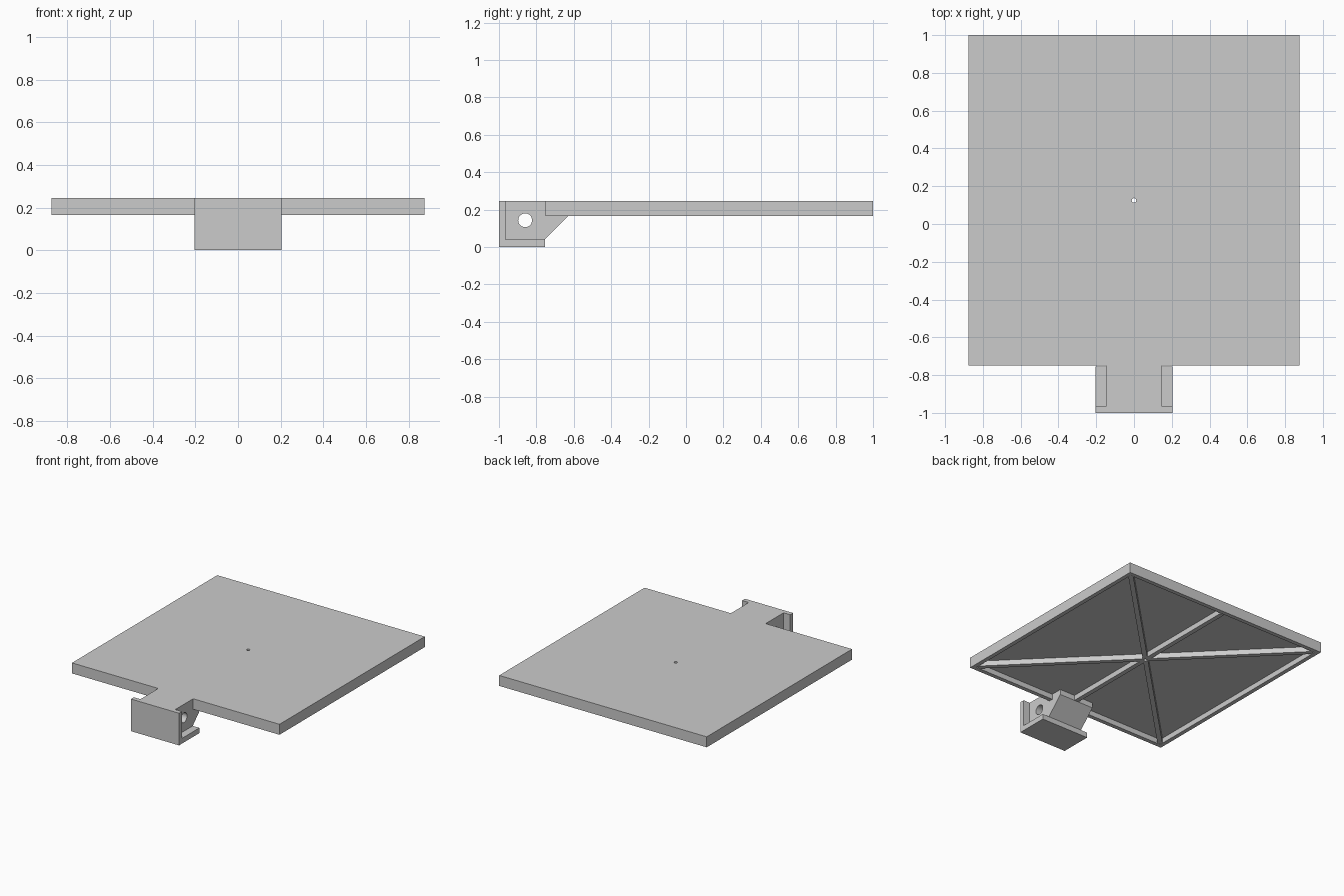
import bpy, bmesh
from math import pi, sqrt
from mathutils import Matrix, Vector

if "Cube" in bpy.data.objects:
    bpy.data.objects.remove(bpy.data.objects["Cube"])

grey = bpy.data.materials.new("plain_grey")
grey.use_nodes = True
GREY = (0.6, 0.6, 0.6, 1)
grey.diffuse_color = GREY
grey.node_tree.nodes["Principled BSDF"].inputs["Base Color"].default_value = GREY


def finish(name, bm):
    bmesh.ops.recalc_face_normals(bm, faces=bm.faces)
    mesh = bpy.data.meshes.new(name)
    bm.to_mesh(mesh)
    bm.free()
    mesh.materials.append(grey)
    ob = bpy.data.objects.new(name, mesh)
    bpy.context.collection.objects.link(ob)
    return ob


def box_mesh(lo, hi):
    lo, hi = Vector(lo), Vector(hi)
    bm = bmesh.new()
    bmesh.ops.create_cube(bm, size=1, matrix=Matrix.Translation((lo + hi) / 2)
                          @ Matrix.Diagonal((hi - lo).to_4d()))
    return bm


def drill(obs, radius, depth, matrix):
    """Cut a round hole through each object, then discard the cutter."""
    bm = bmesh.new()
    bmesh.ops.create_cone(bm, cap_ends=True, segments=32, radius1=radius,
                          radius2=radius, depth=depth, matrix=matrix)
    cutter = finish("hole_cutter", bm)
    cutter.hide_render = True
    for ob in obs:
        mod = ob.modifiers.new("hole", 'BOOLEAN')
        mod.operation, mod.solver, mod.object = 'DIFFERENCE', 'EXACT', cutter
        bpy.context.view_layer.objects.active = ob
        bpy.ops.object.modifier_apply(modifier=mod.name)
    bpy.data.objects.remove(cutter)


HALF, MID_Y = 0.875, 0.125
BOTTOM, FLOOR, TOP = 0.165, 0.205, 0.245
RIM = 0.045

# Square platform with a shallow recess underneath
bm = box_mesh((-HALF, MID_Y - HALF, BOTTOM), (HALF, MID_Y + HALF, TOP))
bm.normal_update()
under = min(bm.faces, key=lambda f: f.calc_center_median().z)
bmesh.ops.inset_region(bm, faces=[under], thickness=RIM)
inner = bmesh.ops.extrude_face_region(bm, geom=[under])
bmesh.ops.translate(bm, vec=(0, 0, FLOOR - BOTTOM),
                    verts=[v for v in inner["geom"] if isinstance(v, bmesh.types.BMVert)])
if under.is_valid:
    bmesh.ops.delete(bm, geom=[under], context='FACES_ONLY')
platform = finish("platform", bm)

# Stiffening ribs: one lengthwise and two diagonals
parts = [platform]
reach = HALF - RIM + 0.005
for name, angle, length in (("centre_rib", 0, reach),
                            ("left_diagonal_rib", pi / 4, reach * sqrt(2)),
                            ("right_diagonal_rib", -pi / 4, reach * sqrt(2))):
    bm = box_mesh((-0.0175, -length, BOTTOM), (0.0175, length, FLOOR + 0.005))
    bm.transform(Matrix.Translation((0, MID_Y, 0)) @ Matrix.Rotation(angle, 4, 'Z'))
    parts.append(finish(name, bm))
drill(parts, 0.012, 0.5, Matrix.Translation((0, MID_Y, 0.2)))

# Bracket: front plate, foot and sloped core
finish("bracket_front", box_mesh((-0.203, -1, 0), (0.203, -0.965, TOP)))
finish("bracket_foot", box_mesh((-0.203, -0.965, 0), (0.203, -0.755, 0.04)))

profile = [(-0.965, 0.04), (-0.755, 0.04), (-0.63, BOTTOM), (-0.63, FLOOR),
           (-0.75, FLOOR), (-0.75, TOP), (-0.965, TOP)]
bm = bmesh.new()
side = bm.faces.new([bm.verts.new((-0.147, y, z)) for y, z in profile])
ext = bmesh.ops.extrude_face_region(bm, geom=[side])
bmesh.ops.translate(bm, vec=(0.294, 0, 0),
                    verts=[v for v in ext["geom"] if isinstance(v, bmesh.types.BMVert)])
core = finish("bracket_core", bm)

# Cross hole through the core
drill([core], 0.037, 1, Matrix.Translation((0, -0.86, 0.143)) @ Matrix.Rotation(pi / 2, 4, 'Y'))

for ob in parts + [core]:
    bpy.ops.object.select_all(action='DESELECT')
    ob.select_set(True)
    bpy.context.view_layer.objects.active = ob
    bpy.ops.object.shade_smooth_by_angle()
